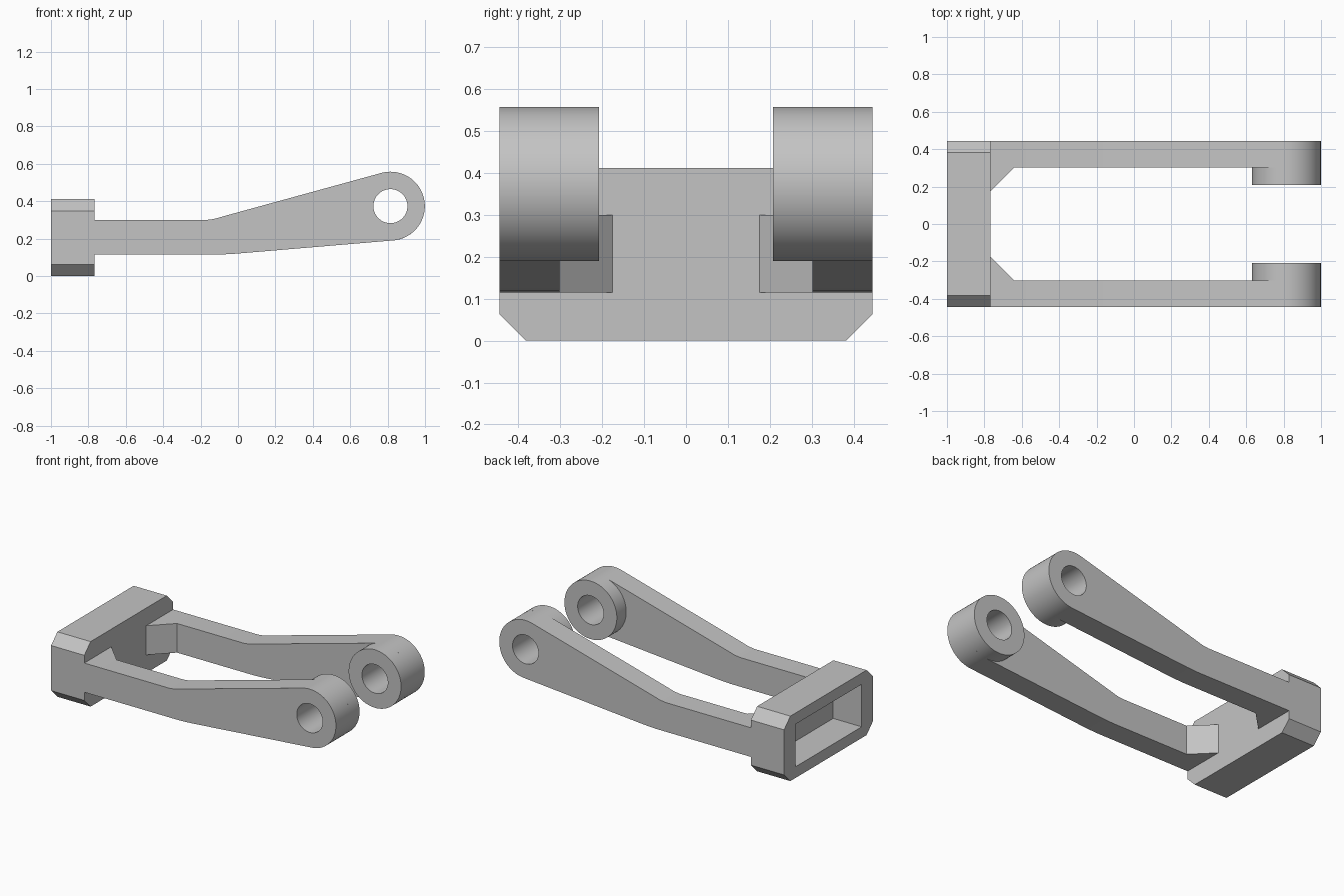
import bpy
import bmesh
from math import cos, sin, radians
from mathutils import Vector

cube = bpy.data.objects.get("Cube")
if cube:
    bpy.data.objects.remove(cube, do_unlink=True)

grey = bpy.data.materials.new("plain_grey")
grey.use_nodes = True
GREY = (0.55, 0.55, 0.55, 1)
grey.diffuse_color = GREY
grey.node_tree.nodes["Principled BSDF"].inputs["Base Color"].default_value = GREY


def arc(cx, cz, r, start, end, steps):
    """Points on a circle from start to end, in degrees."""
    angles = [radians(start + (end - start) * i / steps) for i in range(steps + 1)]
    return [(cx + r * cos(a), cz + r * sin(a)) for a in angles]


def prism(name, loops, axis, low, high, mirror=True):
    """Fill an outline (with optional holes) and extrude it along an axis."""
    def place(u, v):
        return {"x": (low, u, v), "y": (u, low, v), "z": (u, v, low)}[axis]

    direction = {"x": Vector((1, 0, 0)), "y": Vector((0, 1, 0)), "z": Vector((0, 0, 1))}[axis]
    bm = bmesh.new()
    for loop in loops:
        verts = [bm.verts.new(place(u, v)) for u, v in loop]
        for i, vert in enumerate(verts):
            bm.edges.new((vert, verts[i - 1]))
    bmesh.ops.triangle_fill(bm, edges=bm.edges[:], use_beauty=True, normal=direction)
    grown = bmesh.ops.extrude_face_region(bm, geom=bm.faces[:])["geom"]
    moved = [g for g in grown if isinstance(g, bmesh.types.BMVert)]
    bmesh.ops.translate(bm, verts=moved, vec=direction * (high - low))
    bmesh.ops.recalc_face_normals(bm, faces=bm.faces[:])
    mesh = bpy.data.meshes.new(name)
    bm.to_mesh(mesh)
    bm.free()
    mesh.materials.append(grey)
    obj = bpy.data.objects.new(name, mesh)
    bpy.context.scene.collection.objects.link(obj)
    if mirror:
        mod = obj.modifiers.new("both_sides", "MIRROR")
        mod.use_axis = (False, True, False)
    bpy.ops.object.select_all(action="DESELECT")
    obj.select_set(True)
    bpy.context.view_layer.objects.active = obj
    bpy.ops.object.shade_smooth_by_angle(angle=radians(12))
    return obj


# Main dimensions
half_width, height, chamfer = 0.445, 0.412, 0.063
back, pocket_end, face = -1.0, -0.8, -0.767
arm_inner, pad_inner = 0.302, 0.208
arm_low, arm_high = 0.115, 0.3
eye_x, eye_z, eye_r, hole_r = 0.815, 0.374, 0.184, 0.091

# Chamfered end block: open sleeve closed by a thin wall
w, c = half_width, chamfer
block = [(-w, c), (c - w, 0), (w - c, 0), (w, c),
         (w, height - c), (w - c, height), (c - w, height), (-w, height - c)]
pocket = [(-0.333, 0.071), (0.333, 0.071), (0.333, 0.341), (-0.333, 0.341)]
prism("end_block_sleeve", [block, pocket], "x", back, pocket_end, mirror=False)
prism("end_block_wall", [block], "x", pocket_end, face, mirror=False)

# Tapered arms with a rounded eye
hole = arc(eye_x, eye_z, hole_r, 0, 360, 64)[:-1]
arm = [(face, arm_low), (-0.1, arm_low), (-0.02, 0.119)]
arm += arc(eye_x, eye_z, eye_r, -85, 105, 40)
arm += [(-0.07, 0.322), (-0.13, 0.305), (-0.17, arm_high), (face, arm_high)]
prism("arms", [arm, hole], "y", arm_inner, half_width)

# Round bosses on the inner side of each eye
boss = arc(eye_x, eye_z, eye_r, 0, 360, 72)[:-1]
prism("eye_bosses", [boss, hole], "y", pad_inner, arm_inner)

# Corner gussets between block and arms
gusset = [(face, 0.175), (-0.64, arm_inner), (face, arm_inner)]
prism("corner_gussets", [gusset], "z", arm_low, arm_high)
